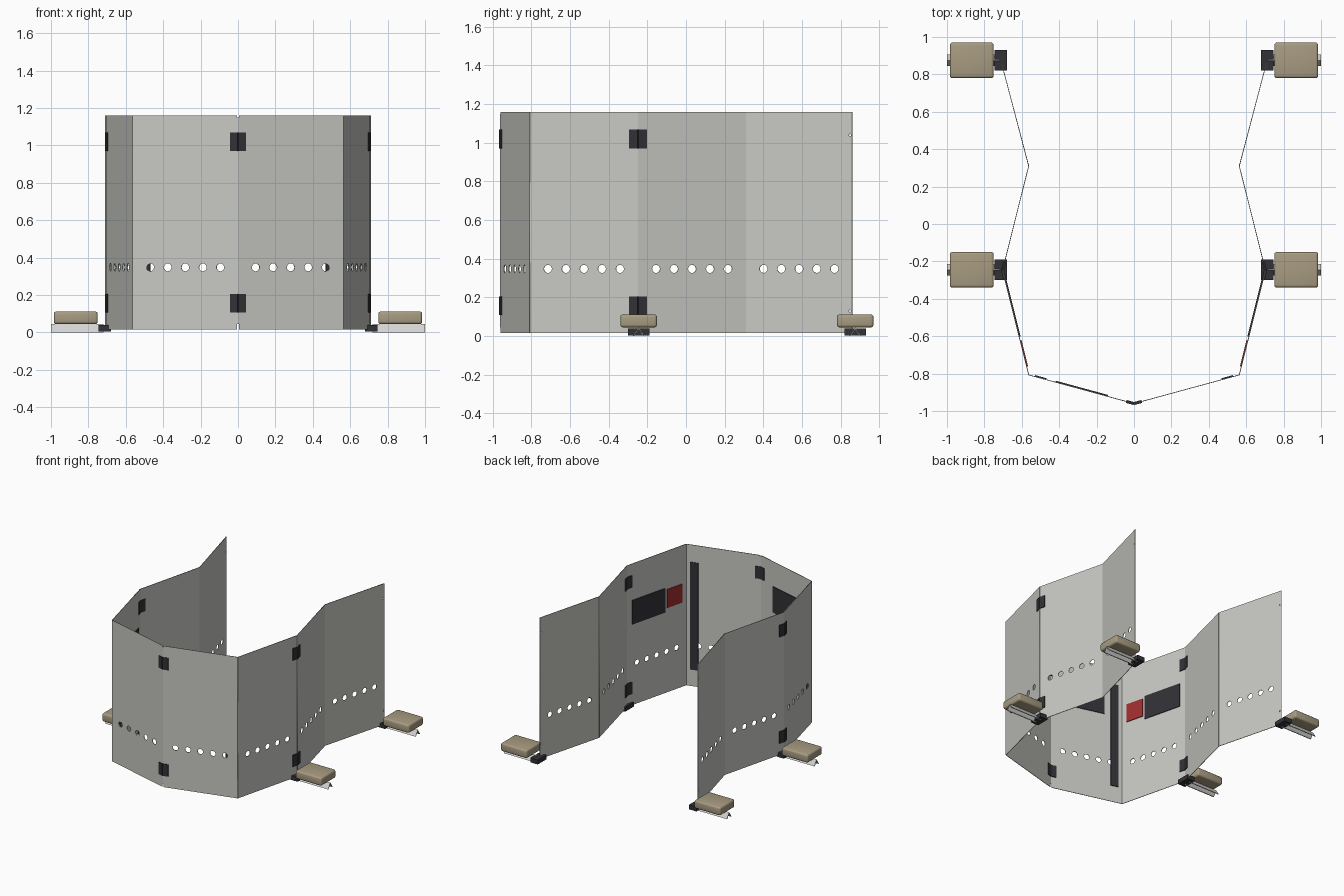
import bpy, bmesh, math
from mathutils import Vector, Matrix

cube = bpy.data.objects.get("Cube")
if cube:
    bpy.data.objects.remove(cube)


def material(name, r, g, b):
    m = bpy.data.materials.new(name)
    m.use_nodes = True
    m.diffuse_color = (r, g, b, 1)
    m.node_tree.nodes["Principled BSDF"].inputs["Base Color"].default_value = (r, g, b, 1)
    return m


GREY = material("wall grey", 0.57, 0.58, 0.54)
DARK = material("dark fittings", 0.032, 0.032, 0.038)
RED = material("red plate", 0.35, 0.027, 0.027)
SAND = material("sand canvas", 0.39, 0.33, 0.22)
STEEL = material("light steel", 0.66, 0.66, 0.65)

BASE, TOP, THICK = 0.015, 1.16, 0.004
# Plan of one side, from the front centre round to the rear free end
PLAN = [(0, -0.96), (0.563, -0.807), (0.703, -0.248), (0.563, 0.31), (0.708, 0.86)]


def add(name, mesh, mat):
    obj = bpy.data.objects.new(name, mesh)
    bpy.context.collection.objects.link(obj)
    mesh.materials.clear()
    mesh.materials.append(mat)
    return obj


def box(name, lo, hi, mat, matrix=None, bevel=0):
    lo, hi = Vector(lo), Vector(hi)
    bm = bmesh.new()
    bmesh.ops.create_cube(bm, size=1)
    size = hi - lo
    for v in bm.verts:
        v.co = Vector([c * s for c, s in zip(v.co, size)]) + (lo + hi) / 2
    if bevel:
        bmesh.ops.bevel(bm, geom=bm.edges[:], offset=bevel, segments=3,
                        profile=0.5, affect='EDGES')
        for f in bm.faces:
            f.smooth = True
    mesh = bpy.data.meshes.new(name)
    bm.to_mesh(mesh)
    bm.free()
    obj = add(name, mesh, mat)
    if matrix:
        obj.matrix_world = matrix
    return obj


def wall_frame(i, sx):
    """Matrix of wall i (x along, y up, z across), its length and inner sign."""
    a = Vector((PLAN[i][0] * sx, PLAN[i][1], 0))
    b = Vector((PLAN[i + 1][0] * sx, PLAN[i + 1][1], 0))
    x, y = (b - a).normalized(), Vector((0, 0, 1))
    m = Matrix((x, y, x.cross(y))).transposed().to_4x4()
    m.translation = a
    return m, (b - a).length, -sx


def circle(x, y, r, n):
    return [(x + r * math.cos(k * math.tau / n), y + r * math.sin(k * math.tau / n))
            for k in range(n)]


def wall(name, i, sx):
    m, length, _ = wall_frame(i, sx)
    if i == 0:  # notched at the centre seam
        n = 0.006
        outline = [(n, BASE), (length, BASE), (length, TOP), (n, TOP), (n, TOP - 0.01),
                   (0, TOP - 0.01), (0, BASE + 0.03), (n, BASE + 0.03)]
    else:
        outline = [(0, BASE), (length, BASE), (length, TOP), (0, TOP)]
    loops = [outline] + [circle(length * k / 6, 0.348, 0.021, 20) for k in range(1, 6)]
    if i == 3:  # bolt holes in the free edge
        loops += [circle(length - 0.012, z, 0.006, 8) for z in (0.13, 1.04)]
    curve = bpy.data.curves.new(name, 'CURVE')
    curve.dimensions, curve.fill_mode, curve.extrude = '2D', 'BOTH', THICK / 2
    for pts in loops:
        s = curve.splines.new('POLY')
        s.points.add(len(pts) - 1)
        for p, q in zip(s.points, pts):
            p.co = (q[0], q[1], 0, 1)
        s.use_cyclic_u = True
    temp = bpy.data.objects.new(name + " outline", curve)
    bpy.context.collection.objects.link(temp)
    graph = bpy.context.evaluated_depsgraph_get()
    mesh = bpy.data.meshes.new_from_object(temp.evaluated_get(graph))
    bpy.data.objects.remove(temp)
    add(name, mesh, GREY).matrix_world = m


def plate(name, i, sx, u0, u1, z0, z1, mat, inside=True, thick=0.006):
    m, _, sign = wall_frame(i, sx)
    s = sign if inside else -sign
    w0, w1 = sorted((s * THICK / 2, s * (THICK / 2 + thick)))
    box(name, (u0, z0, w0), (u1, z1, w1), mat, m)


def foot(side, end, sx, y):
    """Clamp, inverted angle-iron arm and sandbag."""
    tag = f"{side}_{end}"

    def span(x0, x1):
        return sorted((sx * x0, sx * x1))
    a, b = span(0.678, 0.745)
    box(f"{tag}_clamp", (a, y - 0.055, 0.004), (b, y + 0.055, 0.04), DARK)
    a, b = span(0.75, 0.985)
    box(f"{tag}_sandbag", (a, y - 0.095, 0.045), (b, y + 0.095, 0.112), SAND, bevel=0.014)
    a, b = span(0.72, 1.0)
    profile = [(-0.03, 0), (0, 0.045), (0.03, 0), (0.023, 0), (0, 0.036), (-0.023, 0)]
    bm = bmesh.new()
    ends = [[bm.verts.new((x, y + p, z)) for p, z in profile] for x in (a, b)]
    n = len(profile)
    for k in range(n):
        j = (k + 1) % n
        bm.faces.new((ends[0][k], ends[0][j], ends[1][j], ends[1][k]))
    for e in ends:  # two quads close each end
        bm.faces.new((e[0], e[1], e[4], e[5]))
        bm.faces.new((e[1], e[2], e[3], e[4]))
    bmesh.ops.recalc_face_normals(bm, faces=bm.faces[:])
    mesh = bpy.data.meshes.new(f"{tag}_arm")
    bm.to_mesh(mesh)
    bm.free()
    add(f"{tag}_arm", mesh, STEEL)


for side, sx in (("left", 1), ("right", -1)):
    for i, part in enumerate(("front", "fore_side", "mid_side", "rear_side")):
        wall(f"{side}_{part}_wall", i, sx)
    # Hinge leaves on both faces of the front and side folds
    for level, z0, z1 in (("lower", 0.108, 0.205), ("upper", 0.97, 1.068)):
        for inside in (True, False):
            face = "inner" if inside else "outer"
            name = f"{side}_{level}_{face}_hinge"
            plate(name + "_front", 0, sx, 0, 0.043, z0, z1, DARK, inside)
            fold = wall_frame(1, sx)[1]
            plate(name + "_fore", 1, sx, fold - 0.046, fold, z0, z1, DARK, inside)
            plate(name + "_mid", 2, sx, 0, 0.046, z0, z1, DARK, inside)
    # Inner strip and plates
    plate(f"{side}_corner_strip", 0, sx, 0.487, 0.55, 0.15, 1.02, DARK)
    plate(f"{side}_dark_plate", 1, sx, 0.21, 0.53, 0.67, 0.865, DARK)
    plate(f"{side}_red_plate", 1, sx, 0.045, 0.19, 0.70, 0.85, RED)
    for end, y in (("front", -0.245), ("rear", 0.875)):
        foot(side, end, sx, y)

plate("front_dark_plate", 0, -1, 0.145, 0.435, 0.75, 0.96, DARK)
